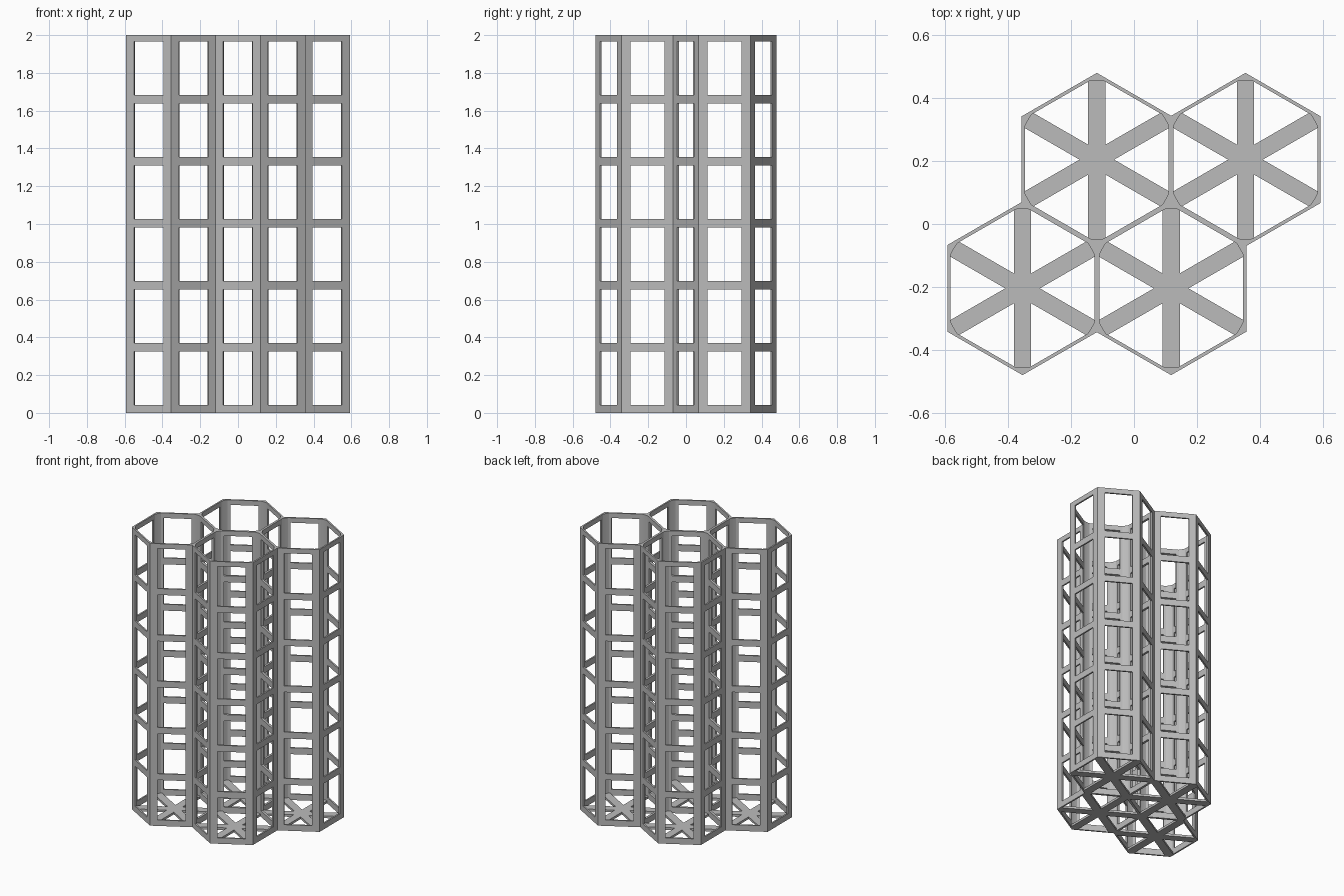
import bpy, bmesh
from math import sin, cos, pi, acos, radians
from mathutils import Matrix, Vector

if "Cube" in bpy.data.objects:
    bpy.data.objects.remove(bpy.data.objects["Cube"])

HEIGHT = 2.0
SPACING = 0.472                 # centre to centre of neighbouring cells
OUTER = 0.2386                  # centre to outer wall face
INNER = 0.228                   # centre to inner wall face
ROUND = 0.252                   # radius of the rounded inner corners
ARM = 0.055                     # width of a floor brace
FLOOR = 0.016
ROWS, PITCH, SILL = 6, 0.328, 0.042
WIN_W, WIN_H = 0.18, 0.283

row = SPACING * sin(pi / 3) / 2
centres = [Vector((SPACING * k, y, 0)) for k, y in
           ((-0.75, -row), (0.25, -row), (-0.25, row), (0.75, row))]

grey = bpy.data.materials.new("plain grey")
grey.use_nodes = True
COLOUR = (0.5, 0.5, 0.5, 1)
grey.diffuse_color = COLOUR
grey.node_tree.nodes["Principled BSDF"].inputs["Base Color"].default_value = COLOUR


def polar(r, a):
    return Vector((r * cos(a), r * sin(a), 0))


def make_object(name, bm):
    bmesh.ops.recalc_face_normals(bm, faces=bm.faces)
    mesh = bpy.data.meshes.new(name)
    bm.to_mesh(mesh)
    bm.free()
    mesh.materials.append(grey)
    ob = bpy.data.objects.new(name, mesh)
    bpy.context.collection.objects.link(ob)
    return ob


def add_prism(bm, points, centre, low, high):
    face = bm.faces.new([bm.verts.new(p + centre + Vector((0, 0, low))) for p in points])
    top = bmesh.ops.extrude_face_region(bm, geom=[face])["geom"]
    bmesh.ops.translate(bm, vec=(0, 0, high - low),
                        verts=[v for v in top if isinstance(v, bmesh.types.BMVert)])


def prism_object(name, points, places, low, high):
    bm = bmesh.new()
    for c in places:
        add_prism(bm, points, c, low, high)
    return make_object(name, bm)


def combine(ob, tool, operation):
    tool.hide_render = True
    mod = ob.modifiers.new(operation, 'BOOLEAN')
    mod.operation, mod.solver, mod.object = operation, 'EXACT', tool
    bpy.context.view_layer.objects.active = ob
    bpy.ops.object.modifier_apply(modifier=mod.name)
    bpy.data.objects.remove(tool)


# Cluster of hexagonal columns
hexagon = [polar(OUTER / cos(pi / 6), radians(30 + 60 * i)) for i in range(6)]
frame = prism_object("hexagonal_frame", hexagon, centres[:1], 0, HEIGHT)
for c in centres[1:]:
    combine(frame, prism_object("column", hexagon, [c], 0, HEIGHT), 'UNION')

# Hollow bores with rounded corners
reach = pi / 6 - acos(INNER / ROUND)
bore = [polar(ROUND, radians(30 + 60 * i) + reach * t)
        for i in range(6) for t in (-1, -0.5, 0, 0.5, 1)]
combine(frame, prism_object("bore_cutter", bore, centres, -0.1, HEIGHT + 0.1), 'DIFFERENCE')

# Window openings, one stack per wall, shared walls only once
walls = {}
for c in centres:
    for i in range(6):
        a = i * pi / 3
        p = c + polar(SPACING / 2, a)
        walls[(round(p.x, 2), round(p.y, 2))] = (p, a)
bm = bmesh.new()
for p, a in walls.values():
    for k in range(ROWS):
        z = SILL + WIN_H / 2 + k * PITCH
        place = (Matrix.Translation(p + Vector((0, 0, z))) @ Matrix.Rotation(a, 4, 'Z')
                 @ Matrix.Diagonal((0.05, WIN_W, WIN_H, 1)))
        bmesh.ops.create_cube(bm, size=1, matrix=place)
combine(frame, make_object("window_cutter", bm), 'DIFFERENCE')

# Six-armed floor braces
star = []
for i in range(6):
    a = radians(30 + 60 * i)
    side = polar(ARM / 2, a + pi / 2)
    star += [polar(ROUND, a) - side, polar(ROUND, a) + side, polar(ARM, a + pi / 6)]
for n, c in enumerate(centres):
    prism_object(f"floor_brace_{n + 1}", star, [c], 0, FLOOR)
